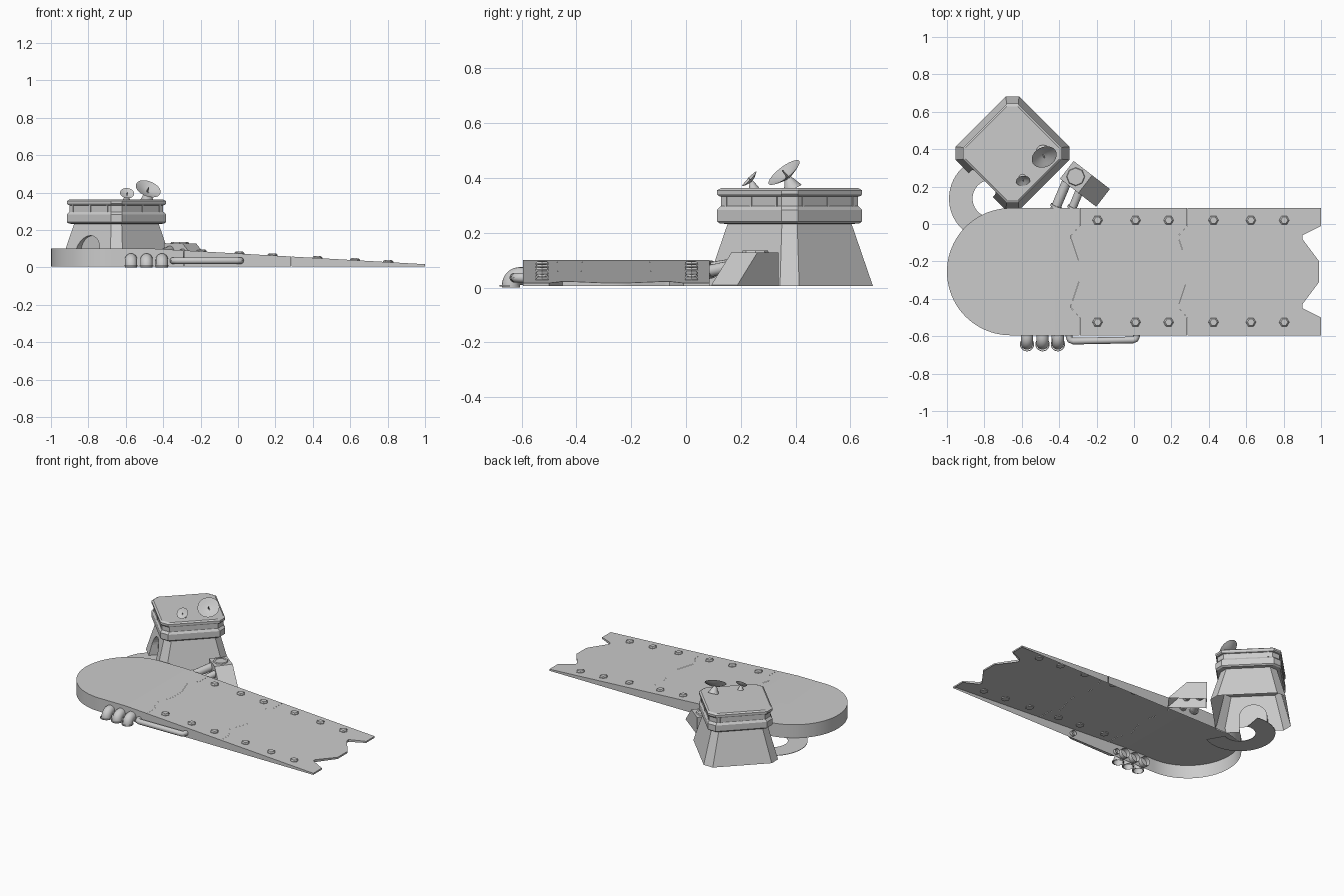
import bpy, bmesh, math
from mathutils import Vector, Matrix

if "Cube" in bpy.data.objects:
    bpy.data.objects.remove(bpy.data.objects["Cube"])

grey = bpy.data.materials.new("plain_grey")
grey.diffuse_color = (0.6, 0.6, 0.6, 1)
grey.use_nodes = True
grey.node_tree.nodes["Principled BSDF"].inputs["Base Color"].default_value = grey.diffuse_color
FLOOR = 0.006


def finish(bm, name, smooth=False, drop=None):
    """Make an object; drop is a rule for faces to leave open."""
    bmesh.ops.recalc_face_normals(bm, faces=bm.faces)
    if drop:
        bmesh.ops.delete(bm, geom=[f for f in bm.faces if drop(f)], context='FACES')
    me = bpy.data.meshes.new(name)
    bm.to_mesh(me)
    bm.free()
    ob = bpy.data.objects.new(name, me)
    bpy.context.collection.objects.link(ob)
    me.materials.append(grey)
    if smooth:
        bpy.ops.object.select_all(action='DESELECT')
        bpy.context.view_layer.objects.active = ob
        ob.select_set(True)
        bpy.ops.object.shade_smooth_by_angle(angle=math.radians(40))
    return ob


def loft(bm, rings, caps=True):
    """Skin a series of closed rings with equal point counts."""
    vs = [[bm.verts.new(p) for p in r] for r in rings]
    n = len(vs[0])
    for a, b in zip(vs, vs[1:]):
        for i in range(n):
            bm.faces.new((a[i], a[(i + 1) % n], b[(i + 1) % n], b[i]))
    if caps:
        bm.faces.new(vs[0])
        bm.faces.new(vs[-1])


def lathe(name, profile, loc, axis=(0, 0, 1), n=24, smooth=True):
    """Turn (radius, height) points about an axis."""
    q = Vector((0, 0, 1)).rotation_difference(Vector(axis))
    bm = bmesh.new()
    loft(bm, [[Vector(loc) + q @ Vector((r * math.cos(t), r * math.sin(t), z))
               for t in [2 * math.pi * i / n for i in range(n)]]
              for r, z in profile])
    return finish(bm, name, smooth)


def pipe(name, pts, r, n=16):
    """Open-ended round tube along a path."""
    pts = [Vector(p) for p in pts]
    rings = []
    for i, p in enumerate(pts):
        d = (pts[min(i + 1, len(pts) - 1)] - pts[max(i - 1, 0)]).normalized()
        up = Vector((1, 0, 0)) if abs(d.x) < 0.5 else Vector((0, 0, 1))
        if name == "side_rail":
            up = Vector((0, 0, 1))
        side = d.cross(up).normalized()
        up = side.cross(d)
        rings.append([p + r * (math.cos(t) * side + math.sin(t) * up)
                      for t in [2 * math.pi * k / n for k in range(n)]])
    bm = bmesh.new()
    loft(bm, rings, caps=False)
    return finish(bm, name, True)


# ---------- Deck: open-bottomed shell, round flat end, ramp of toothed panels ----------
MID, HALF, BEND = -0.255, 0.34, -0.45


def deck_top(x):
    return 0.1 - max(0, x - BEND) * 0.083 / (1 - BEND)


def seam(x, depth):
    """Toothed edge from front to back."""
    half = [(0, HALF), (0, 0.245), (-depth, 0.195), (-depth, 0.175), (-0.1 * depth, 0.055)]
    return [(x + dx, MID - y) for dx, y in half] + [(x + dx, MID + y) for dx, y in half[::-1]]


def hidden_deck_face(f):
    c = f.calc_center_median()
    inner_wall = (abs(f.normal.z) < 0.01 and abs(c.y - MID) < HALF - 0.001
                  and -0.4 < c.x < 0.4)
    return f.normal.z < -0.5 or inner_wall


def deck_panel(name, outline):
    bm = bmesh.new()
    f = bm.faces.new([bm.verts.new((x, y, FLOOR)) for x, y in outline])
    ext = bmesh.ops.extrude_face_region(bm, geom=[f])
    for v in [g for g in ext["geom"] if isinstance(g, bmesh.types.BMVert)]:
        v.co.z = 0.1
    if not [f for f in bm.faces if f.normal.z < -0.5 and f.calc_center_median().z < 0.01] \
            and not any(f.is_valid and len(f.verts) > 4 and f.calc_center_median().z < 0.01
                        for f in bm.faces):
        bm.faces.new([v for v in bm.verts if v.co.z < 0.05])
    bmesh.ops.bisect_plane(bm, geom=bm.verts[:] + bm.edges[:] + bm.faces[:],
                           plane_co=(BEND, 0, 0), plane_no=(1, 0, 0))
    for v in bm.verts:
        if v.co.z > 0.05:
            v.co.z = deck_top(v.co.x)
    finish(bm, name, True, hidden_deck_face)


arc = [(-1 + HALF + HALF * math.cos(t), MID + HALF * math.sin(t))
       for t in [math.pi * (0.5 + i / 40) for i in range(41)]]
gap = 0.0006
deck_panel("deck_round_end", arc[:-1] + [arc[-1]] + seam(-0.29 - gap, 0.045))
deck_panel("deck_middle", seam(-0.29, 0.045)[::-1] + seam(0.285 - gap, 0.045))
deck_panel("deck_ramp_end", seam(0.285, 0.045)[::-1] + seam(1.0, 0.1))

# Hexagonal bolts along both edges
for x in (-0.195, 0.008, 0.185, 0.425, 0.625, 0.803):
    for y in (0.02, -0.525):
        lathe("deck_bolt", [(0.028, -0.006), (0.027, 0.004), (0.019, 0.011)],
              (x, y, deck_top(x)), (0.054, 0, 1), 6, False)

# ---------- Front pipework ----------
for x in (-0.572, -0.489, -0.407):
    bend = [(x, -0.605 - 0.034 * math.sin(t), 0.008 + 0.034 * math.cos(t))
            for t in [math.pi / 2 * i / 8 for i in range(9)]]
    pipe("exhaust_elbow", [(x, -0.565, 0.042)] + bend + [(x, -0.639, 0.0)], 0.033)
    lathe("exhaust_flange", [(0.033, 0), (0.038, 0), (0.038, 0.006), (0.033, 0.006)],
          (x, -0.643, 0.004))
    # Leave the outlet open
    bm = bmesh.new()
    ob = bpy.context.object
    bm.from_mesh(ob.data)
    bmesh.ops.delete(bm, geom=[f for f in bm.faces if len(f.verts) > 4], context='FACES')
    bm.to_mesh(ob.data)
    bm.free()

pipe("side_rail", [(-0.347, -0.575, 0.036), (-0.347, -0.605, 0.036), (-0.342, -0.619, 0.036),
                   (-0.325, -0.626, 0.036), (-0.005, -0.62, 0.036), (0.008, -0.615, 0.036),
                   (0.013, -0.603, 0.036), (0.013, -0.575, 0.036)], 0.018)

# ---------- Tower ----------
TX, TY = -0.65, 0.378


def octagon(h, z, c=0.03):
    pts = [(c, -h), (h, -c), (h, c), (c, h), (-c, h), (-h, c), (-h, -c), (-c, -h)]
    return [(TX + x, TY + y, z) for x, y in pts]


bm = bmesh.new()
loft(bm, [octagon(0.304, FLOOR, 0.035), octagon(0.225, 0.236, 0.028)])
base = finish(bm, "tower_base")

# Arched doorway recess on the face nearest the curved walkway
out = Vector((-1, -1, 0)).normalized()
side = Vector((1, -1, 0)).normalized()
arch = [(-0.09, -0.05)] + [(-0.09 * math.cos(t), 0.08 + 0.09 * math.sin(t))
        for t in [math.pi * i / 16 for i in range(17)]] + [(0.09, -0.05)]
bm = bmesh.new()
loft(bm, [[Vector((TX, TY, 0)) + out * d + side * u + Vector((0, 0, z)) for u, z in arch]
          for d in (0.178, 0.4)])
cutter = finish(bm, "doorway_cutter")
cutter.hide_render = True
mod = base.modifiers.new("doorway", 'BOOLEAN')
mod.operation, mod.object, mod.solver = 'DIFFERENCE', cutter, 'EXACT'
bpy.context.view_layer.objects.active = base
bpy.ops.object.modifier_apply(modifier=mod.name)
bpy.data.objects.remove(cutter)
# The tower is hollow underneath
bm = bmesh.new()
bm.from_mesh(base.data)
bmesh.ops.delete(bm, geom=[f for f in bm.faces if f.calc_center_median().z < FLOOR + 0.002
                           or f.calc_center_median().z > 0.234], context='FACES')
bm.to_mesh(base.data)
bm.free()

# Head with two rims and a recessed window band
levels = [(0.225, 0.232), (0.255, 0.234), (0.265, 0.242), (0.265, 0.283), (0.253, 0.296),
          (0.25, 0.297), (0.25, 0.332), (0.259, 0.334), (0.265, 0.341), (0.265, 0.355),
          (0.25, 0.363)]
bm = bmesh.new()
loft(bm, [octagon(h, z) for h, z in levels])
finish(bm, "tower_head")

# Mullions on each window band face
for k in range(4):
    rot = Matrix.Rotation(math.pi / 4 + k * math.pi / 2, 4, 'Z')
    for u in (-0.13, 0, 0.13):
        bm = bmesh.new()
        bmesh.ops.create_cube(bm, size=1, matrix=Matrix.Translation((TX, TY, 0.3145)) @ rot
                              @ Matrix.Translation((0.197, u, 0))
                              @ Matrix.Diagonal((0.009, 0.01, 0.036, 1)))
        finish(bm, "window_mullion")


# Roof dishes with cone stand and feed spike
def dish(label, c, axis, r, foot, spread):
    lathe(label, [(0.002, -0.34 * r), (0.4 * r, -0.28 * r), (0.75 * r, -0.13 * r), (r, 0),
                  (0.74 * r, -0.09 * r), (0.4 * r, -0.23 * r), (0.002, -0.29 * r)], c, axis)
    lathe(label + "_feed", [(0.06 * r, -0.3 * r), (0.04 * r, 0.15 * r)], c, axis, 8)
    back = Vector(c) - Vector(axis).normalized() * 0.3 * r
    base_pt = Vector((foot[0], foot[1], 0.36))
    d = back - base_pt
    lathe(label + "_stand", [(spread, 0), (0.15 * r, d.length)], base_pt, d.normalized(), 12)


dish("large_dish", (-0.48, 0.358, 0.42), (0.3, -0.58, 0.76), 0.07, (-0.487, 0.39), 0.036)
dish("small_dish", (-0.593, 0.231, 0.397), (0.1, -0.62, 0.6), 0.038, (-0.596, 0.247), 0.02)

# ---------- Curved walkway ----------
angles = [math.radians(80 + i * 220 / 36) for i in range(37)]
ring = lambda r, a: [(-0.763 + r * math.cos(t), 0.136 + r * math.sin(t)) for t in a]
outline = ring(0.226, angles) + ring(0.1, angles[::-1])
bm = bmesh.new()
loft(bm, [[(x, y, z) for x, y in outline] for z in (0.005, 0.008)])
finish(bm, "curved_walkway")

# ---------- Pump housing with sloped end, open underneath ----------
origin = Vector((-0.396, 0.242, 0))
ux = Vector((0.79, -0.61, 0)).normalized()
uy = Vector((0.61, 0.79, 0)).normalized()
bm = bmesh.new()
loft(bm, [[origin + ux * a + uy * w + Vector((0, 0, z))
           for a, z in ((0, FLOOR), (0.245, FLOOR), (0.245, 0.009), (0.125, 0.128), (0, 0.128))]
          for w in (0, 0.12)])
finish(bm, "pump_housing", drop=lambda f: f.normal.z < -0.5)
lathe("pump_cap", [(0.05, 0.0), (0.046, 0.008), (0.033, 0.008), (0.033, 0.005), (0.001, 0.005)],
      origin + ux * 0.06 + uy * 0.06 + Vector((0, 0, 0.127)), n=8, smooth=False)

# Feed pipes from the housing into the deck
for a, b, r in (((-0.428, 0.065, 0.062), (-0.36, 0.225, 0.09), 0.026),
                ((-0.338, 0.065, 0.056), (-0.29, 0.18, 0.08), 0.022)):
    pipe("feed_pipe", [a, b], r)
    d = Vector(b) - Vector(a)
    lathe("feed_collar", [(r + 0.006, 0), (r + 0.006, 0.012)],
          Vector(a) + d * 0.14, d.normalized(), 16)
